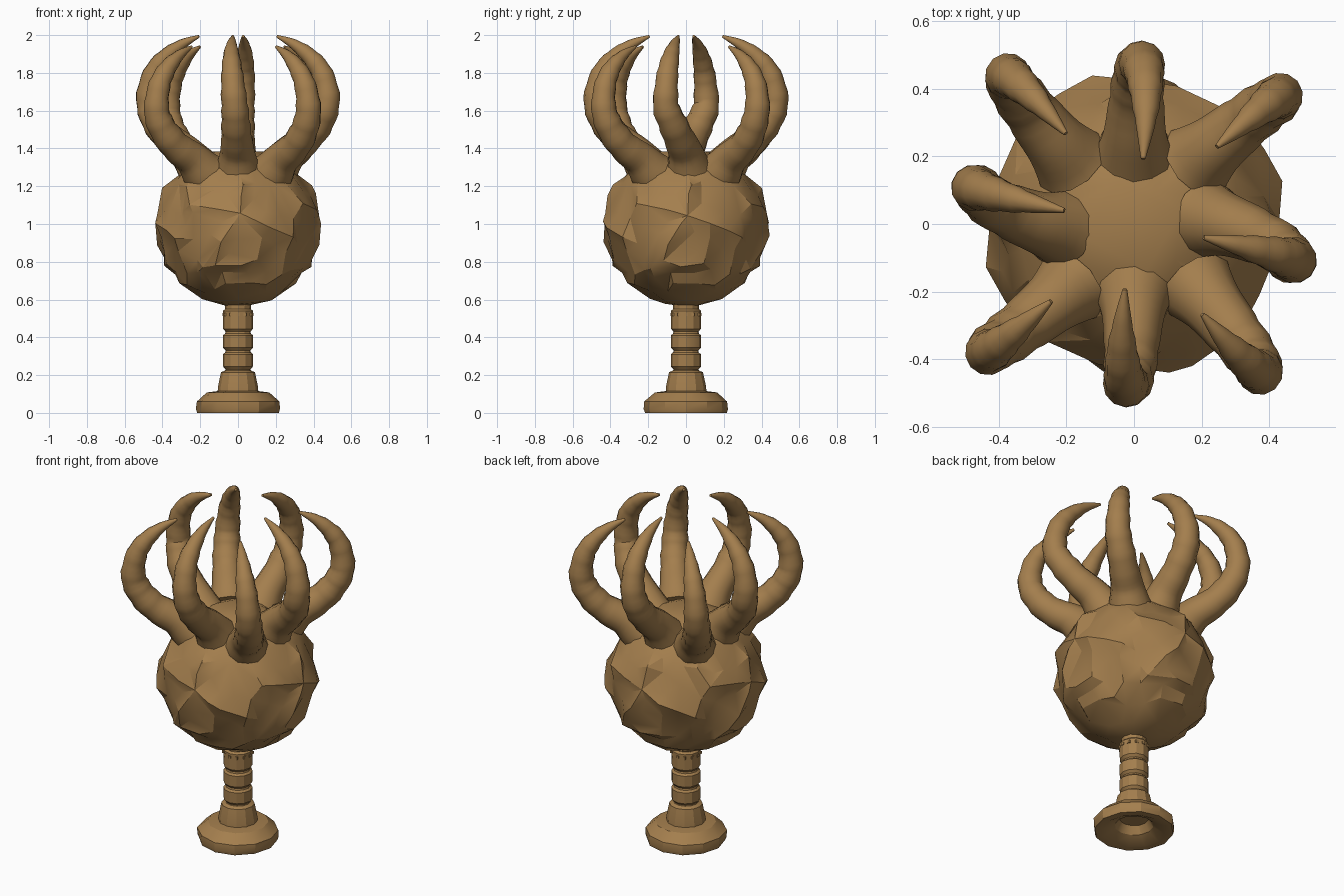
import bpy, bmesh, math
from mathutils import Vector, noise
from mathutils.geometry import intersect_point_line

cube = bpy.data.objects.get("Cube")
if cube:
    bpy.data.objects.remove(cube, do_unlink=True)

bronze = bpy.data.materials.new("aged bronze")
bronze.use_nodes = True
colour = (0.37, 0.21, 0.075, 1)
bronze.diffuse_color = colour
bronze.node_tree.nodes["Principled BSDF"].inputs["Base Color"].default_value = colour


def finish(bm, name, decimate=None, angle=28):
    bmesh.ops.recalc_face_normals(bm, faces=bm.faces)
    mesh = bpy.data.meshes.new(name)
    bm.to_mesh(mesh)
    bm.free()
    mesh.materials.append(bronze)
    obj = bpy.data.objects.new(name, mesh)
    bpy.context.collection.objects.link(obj)
    bpy.ops.object.select_all(action='DESELECT')
    obj.select_set(True)
    bpy.context.view_layer.objects.active = obj
    if decimate:
        mod = obj.modifiers.new("facets", 'DECIMATE')
        mod.ratio = decimate
        bpy.ops.object.modifier_apply(modifier=mod.name)
    bpy.ops.object.shade_smooth_by_angle(angle=math.radians(angle))


def skin(bm, rings):
    """Join rings of points into a tube with closed ends."""
    loops = [[bm.verts.new(p) for p in ring] for ring in rings]
    n = len(loops[0])
    for a, b in zip(loops, loops[1:]):
        for i in range(n):
            j = (i + 1) % n
            bm.faces.new((a[i], a[j], b[j], b[i]))
    bm.faces.new(loops[0])
    bm.faces.new(loops[-1])


def lathe(name, profile, sides, wobble):
    rings = []
    for r, z in profile:
        ring = []
        for i in range(sides):
            a = math.tau * i / sides
            k = r * (1 + wobble * noise.noise(Vector((math.cos(a), math.sin(a), z * 9)) * 3))
            ring.append((k * math.cos(a), k * math.sin(a), z))
        rings.append(ring)
    bm = bmesh.new()
    skin(bm, rings)
    finish(bm, name)


# Foot with a broad rim and hollow underside
lathe("foot", [(0.08, 0.08), (0.105, 0.035), (0.175, 0.0), (0.216, 0.0), (0.222, 0.02),
               (0.220, 0.06), (0.165, 0.108), (0.11, 0.115)], 12, 0.03)

# Stem: flared collar, then three drums with grooves between
stem = [(0.108, 0.10), (0.106, 0.14), (0.09, 0.215), (0.068, 0.225)]
for low, high in ((0.235, 0.32), (0.335, 0.42), (0.435, 0.55)):
    stem += [(0.066, low - 0.005), (0.079, low + 0.01), (0.08, high - 0.01), (0.068, high)]
stem.append((0.07, 0.6))
lathe("stem", stem, 12, 0.02)

# Small studs around the top of the stem
bm = bmesh.new()
for i in range(12):
    a = math.tau * i / 12
    made = bmesh.ops.create_cube(bm, size=0.016)["verts"]
    bmesh.ops.translate(bm, verts=made, vec=(0.075 * math.cos(a), 0.075 * math.sin(a), 0.52))
finish(bm, "stem_studs")

# Body: rocky ball with a quarter-turn pattern of raised ridges
CENTRE, RADIUS = 0.985, 0.425


def on_ball(angle, z):
    a, h = math.radians(angle), (z - CENTRE) / RADIUS
    w = math.sqrt(1 - h * h)
    return Vector((w * math.sin(a), -w * math.cos(a), h))


ridges = [((0, 1.03), (3, 1.20)), ((0, 1.05), (-35, 1.10)), ((-35, 1.10), (-48, 1.20)),
          ((0, 1.03), (-28, 0.77)), ((3, 1.04), (42, 0.93)), ((-14, 0.79), (14, 0.79)),
          ((-12, 0.69), (12, 0.69)), ((30, 0.68), (42, 0.74)), ((-28, 0.77), (-14, 0.79))]
segments = [(on_ball(a[0] + q, a[1]), on_ball(b[0] + q, b[1]))
            for a, b in ridges for q in (0, 90, 180, 270)]


def ridge_height(d):
    best = 9.0
    for a, b in segments:
        p, t = intersect_point_line(d, a, b)
        p = a.lerp(b, min(max(t, 0), 1)).normalized()
        best = min(best, (d - p).length)
    return max(0, 1 - best / 0.15)


def folded(d):
    """Wrap a direction four times round so the lumps repeat each quarter."""
    a, w = 4 * math.atan2(d.x, -d.y), math.hypot(d.x, d.y)
    return Vector((w * math.cos(a), w * math.sin(a), d.z * 3))


bm = bmesh.new()
bmesh.ops.create_icosphere(bm, subdivisions=5, radius=1)
for v in bm.verts:
    d = v.co.normalized()
    # Ridges stand tallest round the waist
    crest = 0.032 - 0.02 * abs(d.z)
    r = RADIUS - 0.009 + crest * ridge_height(d) + 0.016 * noise.noise(folded(d) * 1.2)
    p = d * r
    v.co = (p.x, p.y, min(max(p.z + CENTRE, 0.56), 1.385))
finish(bm, "body", decimate=0.09, angle=24)


# Horns: ringed tapering tubes curling out, up and back in
spine = [Vector(p) for p in (
    (0.21, 1.30, 0.118), (0.275, 1.38, 0.093), (0.36, 1.45, 0.083), (0.445, 1.55, 0.075),
    (0.482, 1.66, 0.068), (0.455, 1.79, 0.058), (0.39, 1.88, 0.046),
    (0.30, 1.95, 0.028), (0.205, 1.994, 0.007))]


def along(t):
    """Smooth point (reach, height, thickness) on the spine, t from 0 to 1."""
    s = t * (len(spine) - 1)
    i = min(int(s), len(spine) - 2)
    f = s - i
    b, c = spine[i], spine[i + 1]
    a, d = spine[max(i - 1, 0)], spine[min(i + 2, len(spine) - 1)]
    return 0.5 * (2 * b + (c - a) * f + (2 * a - 5 * b + 4 * c - d) * f * f
                  + (3 * b - a - 3 * c + d) * f ** 3)


def horn(name, base, middle, tip, spread, drop):
    steps, sides = 32, 12
    centres, widths = [], []
    for i in range(steps + 1):
        t = i / steps
        p = along(t)
        if t < 0.45:
            ang = base + (middle - base) * t / 0.45
        else:
            ang = middle + (tip - middle) * (t - 0.45) / 0.55
        ang = math.radians(ang)
        reach = p.x + spread * (0.4 + 0.6 * t)
        height = p.y - drop * min(1, 0.4 + 2 * t)
        centres.append(Vector((reach * math.cos(ang), reach * math.sin(ang), height)))
        # Stepped rings: each swells over three rows, then drops back
        ring = 0.96 + 0.04 * (i % 3)
        widths.append(p.z * (ring if 0.25 < t < 0.85 else 1))
    mid = math.radians(middle)
    across = Vector((-math.sin(mid), math.cos(mid), 0))
    rings = []
    for i, c in enumerate(centres):
        tangent = (centres[min(i + 1, steps)] - centres[max(i - 1, 0)]).normalized()
        u = (across - tangent * across.dot(tangent)).normalized()
        w = tangent.cross(u)
        rings.append([c + widths[i] * (u * math.cos(math.tau * k / sides)
                                       + w * math.sin(math.tau * k / sides))
                      for k in range(sides)])
    bm = bmesh.new()
    skin(bm, rings)
    finish(bm, name, angle=36)


layout = [("left", "right", 4, -13, -11, 0.005, 0.0),
          ("back_left", "front_right", 45, 41, 43, 0.13, 0.055),
          ("back", "front", 90, 88, 82, -0.01, 0.0),
          ("back_right", "front_left", 135, 131, 127, 0.13, 0.055)]
for one, other, base, middle, tip, spread, drop in layout:
    horn(one + "_horn", base, middle, tip, spread, drop)
    horn(other + "_horn", base + 180, middle + 180, tip + 180, spread, drop)
